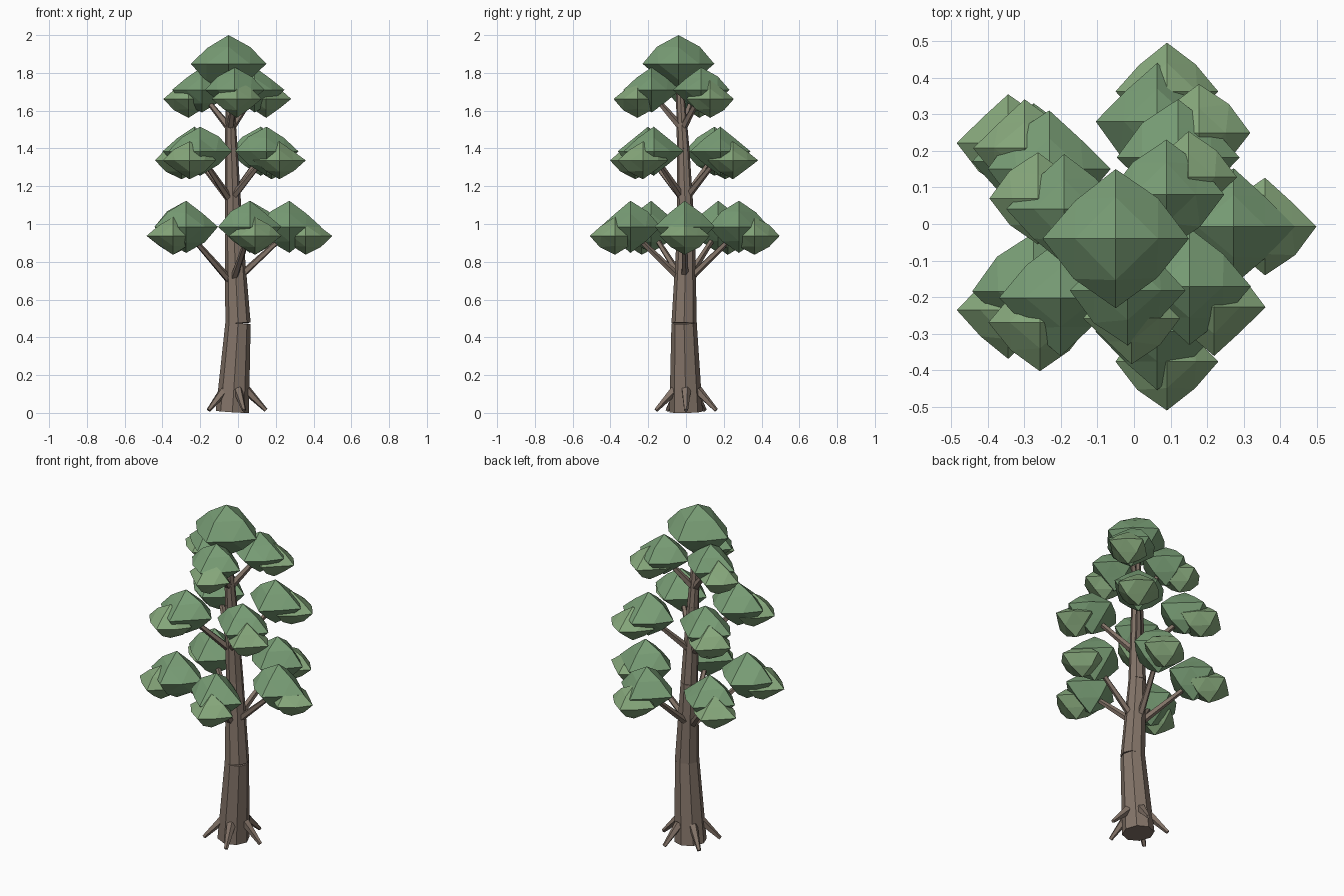
import bpy, bmesh, math, random
from mathutils import Vector

if "Cube" in bpy.data.objects:
    bpy.data.objects.remove(bpy.data.objects["Cube"])

random.seed(4)


def material(name, color):
    m = bpy.data.materials.new(name)
    m.diffuse_color = (*color, 1)
    m.use_nodes = True
    m.node_tree.nodes["Principled BSDF"].inputs["Base Color"].default_value = m.diffuse_color
    return m


BARK = material("bark", (0.23, 0.175, 0.14))
LEAF = material("leaf", (0.19, 0.34, 0.18))
LIGHT_LEAF = material("light_leaf", (0.24, 0.39, 0.20))


def make_object(name, bm, mat):
    bmesh.ops.recalc_face_normals(bm, faces=bm.faces)
    me = bpy.data.meshes.new(name)
    bm.to_mesh(me)
    bm.free()
    me.materials.append(mat)
    ob = bpy.data.objects.new(name, me)
    bpy.context.collection.objects.link(ob)
    return ob


def limb(name, a, b, r1, r2, sides):
    """Tapered, straight piece of wood from a to b."""
    a, b = Vector(a), Vector(b)
    d = b - a
    bm = bmesh.new()
    bmesh.ops.create_cone(bm, cap_ends=True, segments=sides,
                          radius1=r1, radius2=r2, depth=d.length)
    rot = Vector((0, 0, 1)).rotation_difference(d).to_matrix()
    for v in bm.verts:
        v.co = rot @ v.co + (a + b) / 2
    return make_object(name, bm, BARK)


def leaf_clump(name, center, radius, height, mat):
    """Eight-sided diamond with slightly bulging, uneven edge midpoints."""
    c = Vector(center)
    bm = bmesh.new()
    ax = [Vector(p) for p in ((1, 0, 0), (0, 1, 0), (-1, 0, 0), (0, -1, 0))]
    ring = [bm.verts.new(p) for p in ax]
    top, bottom = bm.verts.new((0, 0, 1)), bm.verts.new((0, 0, -1))
    for i in range(4):
        bm.faces.new((ring[i], ring[(i + 1) % 4], top))
        bm.faces.new((ring[(i + 1) % 4], ring[i], bottom))
    bmesh.ops.subdivide_edges(bm, edges=bm.edges[:], cuts=1, use_grid_fill=True)
    for v in bm.verts:
        if v.co.length < 0.95:
            v.co *= random.uniform(1.0, 1.2)
        v.co = Vector((v.co.x * radius, v.co.y * radius * 0.95, v.co.z * height)) + c
    return make_object(name, bm, mat)


# Trunk: slightly bent stack of tapered pieces
trunk = [((-0.03, 0, 0.005), 0.088), ((0, -0.01, 0.475), 0.067),
         ((-0.022, 0.0, 0.95), 0.048), ((-0.035, -0.015, 1.4), 0.033),
         ((-0.05, -0.04, 1.86), 0.016)]
for i in range(len(trunk) - 1):
    (a, r1), (b, r2) = trunk[i], trunk[i + 1]
    limb(f"trunk_{i + 1}", a, b, r1, r2, 8)

# Roots
for i in range(5):
    t = math.tau * i / 5
    c, s = math.cos(t), math.sin(t)
    limb(f"root_{i + 1}", (-0.02 + 0.065 * c, 0.065 * s, 0.12),
         (-0.02 + 0.168 * c, 0.168 * s, 0.014), 0.026, 0.011, 5)

# Tiers: count, first angle, axis, branch base z, leaf z, leaf distance,
# small leaf distance, leaf radius, leaf height
tiers = [
    (5, 0, (-0.03, -0.007), 0.71, 0.985, 0.302, 0.388, 0.168, 0.138),
    (4, 50, (-0.04, -0.01), 1.15, 1.385, 0.25, 0.338, 0.168, 0.130),
    (3, 38, (-0.04, -0.02), 1.53, 1.71, 0.163, 0.240, 0.158, 0.120),
]
for k, (n, start, (cx, cy), zb, zl, d1, d2, r, h) in enumerate(tiers, 1):
    for i in range(n):
        t = math.radians(start + 360 * i / n)
        c, s = math.cos(t), math.sin(t)
        tag = f"{k}_{i + 1}"
        limb(f"branch_{tag}", (cx + 0.015 * c, cy + 0.015 * s, zb - 0.01),
             (cx + d1 * c, cy + d1 * s, zl - 0.02), 0.021, 0.012, 5)
        leaf_clump(f"leaves_{tag}", (cx + d1 * c, cy + d1 * s, zl), r, h, LEAF)
        leaf_clump(f"small_leaves_{tag}", (cx + d2 * c, cy + d2 * s, zl - 0.048),
                   0.8 * r + 0.006, 0.1, LIGHT_LEAF)

# Crown
leaf_clump("crown_leaves", (-0.05, -0.04, 1.848), 0.2, 0.152, LEAF)
